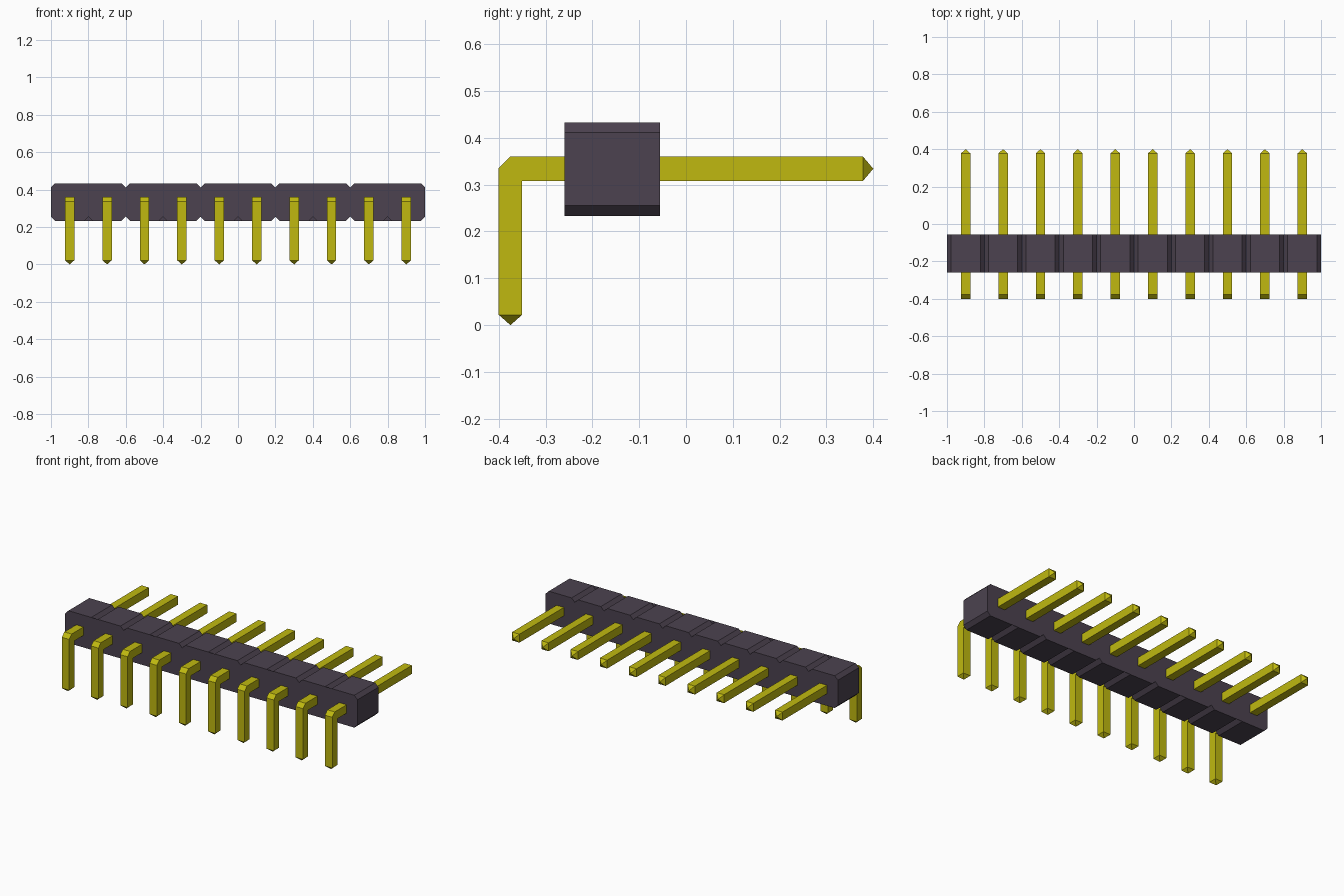
import bpy
import bmesh

if "Cube" in bpy.data.objects:
    bpy.data.objects.remove(bpy.data.objects["Cube"])

PITCH = 0.2
COUNT = 10


def material(name, rgb):
    m = bpy.data.materials.new(name)
    m.use_nodes = True
    m.diffuse_color = (*rgb, 1)
    m.node_tree.nodes["Principled BSDF"].inputs["Base Color"].default_value = (*rgb, 1)
    return m


def prism(bm, points, offset):
    """Extrude a closed 3D outline by offset; return its side faces in order."""
    a = [bm.verts.new(p) for p in points]
    b = [bm.verts.new([c + d for c, d in zip(p, offset)]) for p in points]
    bm.faces.new(a)
    bm.faces.new(b[::-1])
    n = len(a)
    return [bm.faces.new((a[i], b[i], b[(i + 1) % n], a[(i + 1) % n])) for i in range(n)]


def finish(bm, name, mat):
    bmesh.ops.recalc_face_normals(bm, faces=bm.faces)
    mesh = bpy.data.meshes.new(name)
    bm.to_mesh(mesh)
    bm.free()
    mesh.materials.append(mat)
    obj = bpy.data.objects.new(name, mesh)
    bpy.context.collection.objects.link(obj)
    return obj


plastic = material("dark plastic", (0.072, 0.055, 0.079))
gold = material("yellow metal", (0.525, 0.485, 0.005))
centres = [(i - (COUNT - 1) / 2) * PITCH for i in range(COUNT)]

# Housing: one extruded outline with notches between the chamfered cells
Z0, Z1, CUT = 0.233, 0.433, 0.022
bottom, top = [], []
for i, x in enumerate(centres):
    l, r = x - PITCH / 2, x + PITCH / 2
    if i == 0:
        bottom.append((l, Z0 + CUT))
        top.append((l, Z1 - CUT))
    bottom += [(l + CUT, Z0), (r - CUT, Z0), (r, Z0 + CUT)]
    top += [(l + CUT, Z1), (r - CUT, Z1), (r, Z1 - CUT)]
bm = bmesh.new()
prism(bm, [(x, -0.26, z) for x, z in bottom + top[::-1]], (0, 0.204, 0))
bmesh.ops.triangulate(bm, faces=[f for f in bm.faces if len(f.verts) > 4])
finish(bm, "housing", plastic)

# Bent pin: side outline extruded across, then pointed at both ends
W = 0.05
outline = [(-0.40, 0.022), (-0.35, 0.022), (-0.35, 0.308), (0.378, 0.308),
           (0.378, 0.36), (-0.376, 0.36), (-0.40, 0.336)]
bm = bmesh.new()
sides = prism(bm, [(-W / 2, y, z) for y, z in outline], (W, 0, 0))
lower_tip = bmesh.ops.poke(bm, faces=[sides[0]])["verts"][0]
lower_tip.co.z = 0
rear_tip = bmesh.ops.poke(bm, faces=[sides[3]])["verts"][0]
rear_tip.co.y = 0.40
pin = finish(bm, "pin_1", gold)
pin.location.x = centres[0]

# Repeat the pin along the housing
for i, x in enumerate(centres[1:], 2):
    copy = bpy.data.objects.new(f"pin_{i}", pin.data)
    copy.location.x = x
    bpy.context.collection.objects.link(copy)
